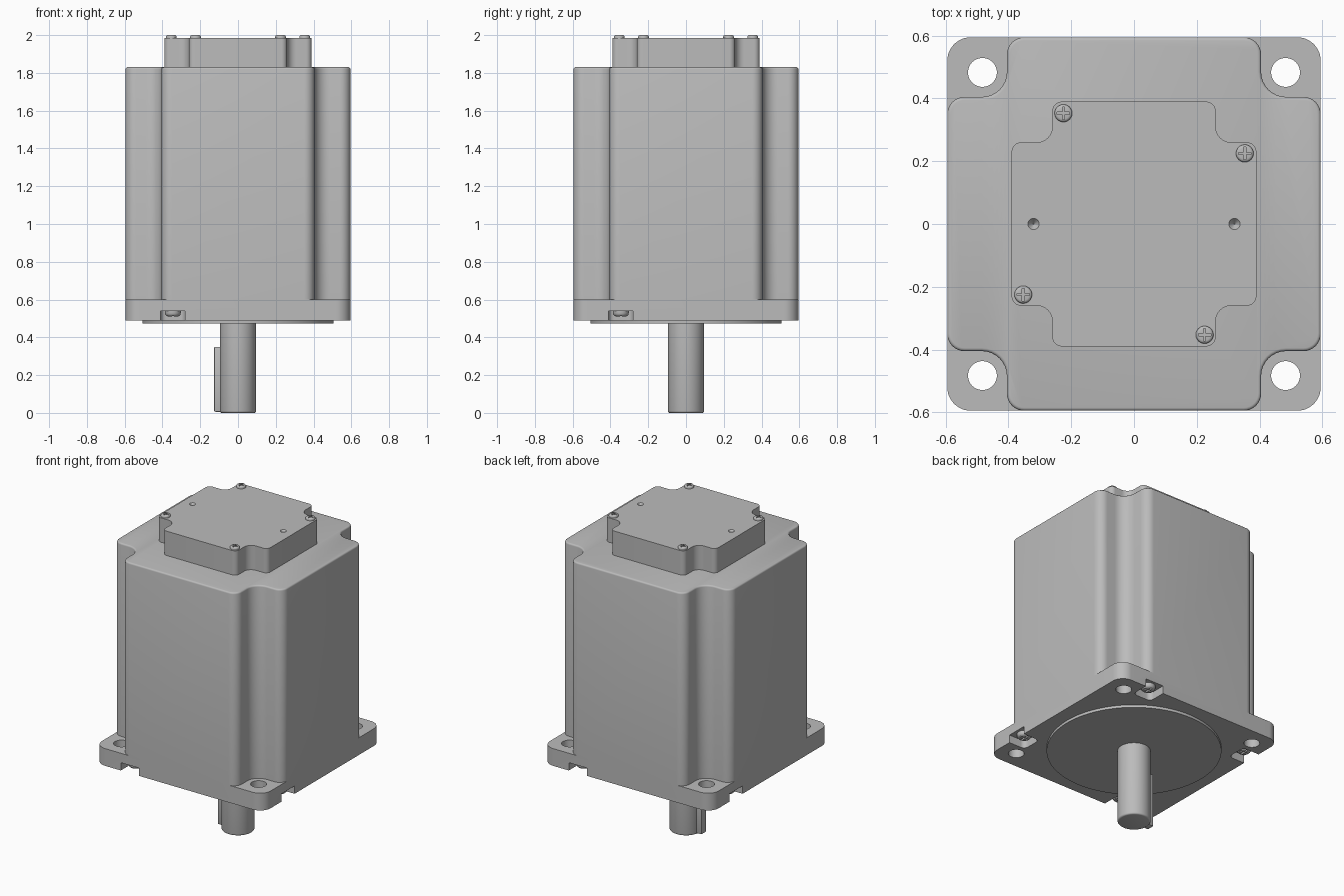
import bpy, bmesh, math
from mathutils import Matrix, Vector

if "Cube" in bpy.data.objects:
    bpy.data.objects.remove(bpy.data.objects["Cube"], do_unlink=True)

GREY = (0.5, 0.5, 0.5, 1)
metal = bpy.data.materials.new("plain grey")
metal.use_nodes = True
metal.diffuse_color = GREY
metal.node_tree.nodes["Principled BSDF"].inputs["Base Color"].default_value = GREY


def arc(cx, cy, r, a0, a1, n=8):
    angles = [math.radians(a0 + (a1 - a0) * i / n) for i in range(n + 1)]
    return [(cx + r * math.cos(a), cy + r * math.sin(a)) for a in angles]


def four_times(corner):
    """Repeat the outline of one corner around the z axis."""
    pts = []
    for c, s in ((1, 0), (0, 1), (-1, 0), (0, -1)):
        pts += [(round(x * c - y * s, 5), round(x * s + y * c, 5)) for x, y in corner]
    return pts


def notched(h, n, r, c):
    """Square of half width h with rounded notches at the corners."""
    return four_times(arc(h - r, n - r, r, 0, 90) + arc(n + c, n + c, c, 270, 180)
                      + arc(n - r, h - r, r, 0, 90))


def finish(name, bm):
    bmesh.ops.recalc_face_normals(bm, faces=bm.faces)
    mesh = bpy.data.meshes.new(name)
    bm.to_mesh(mesh)
    bm.free()
    mesh.materials.append(metal)
    obj = bpy.data.objects.new(name, mesh)
    bpy.context.collection.objects.link(obj)
    return obj


def prism(name, pts, z0, z1, bevel=0, bevel_z=None):
    bm = bmesh.new()
    base = bm.faces.new([bm.verts.new((x, y, z0)) for x, y in pts])
    top = bmesh.ops.extrude_face_region(bm, geom=[base])["geom"]
    bmesh.ops.translate(bm, verts=[g for g in top if isinstance(g, bmesh.types.BMVert)],
                        vec=(0, 0, z1 - z0))
    if bevel:
        rim = [e for e in bm.edges if all(abs(v.co.z - bevel_z) < 1e-4 for v in e.verts)]
        bmesh.ops.bevel(bm, geom=rim, offset=bevel, segments=3, profile=0.5, affect="EDGES")
    return finish(name, bm)


def disc(name, x, y, r, z0, z1, bevel=0, bevel_z=None, n=48):
    return prism(name, arc(x, y, r, 0, 360, n)[:-1], z0, z1, bevel, bevel_z)


def box(name, x0, x1, y0, y1, z0, z1):
    return prism(name, [(x0, y0), (x1, y0), (x1, y1), (x0, y1)], z0, z1)


def boolean(obj, others, operation="DIFFERENCE"):
    """Apply a boolean with each helper, then drop the helper."""
    bpy.context.view_layer.objects.active = obj
    for other in others:
        other.hide_render = True
        mod = obj.modifiers.new("boolean", "BOOLEAN")
        mod.operation, mod.solver, mod.object = operation, "EXACT", other
        bpy.ops.object.modifier_apply(modifier=mod.name)
        bpy.data.objects.remove(other, do_unlink=True)


def turn(obj, k):
    obj.data.transform(Matrix.Rotation(k * math.pi / 2, 4, "Z"))
    return obj


def screw(name, x, y, z, r, height, down=False):
    """Domed head with a cross recess, standing on z."""
    head = disc(name, 0, 0, r, -0.005, height, height * 0.6, height, 32)
    w, l, floor = r * 0.12, r * 0.72, height * 0.45
    boolean(head, [box("cut_a", -l, l, -w, w, floor, 1), box("cut_b", -w, w, -l, l, floor, 1)])
    if down:
        head.data.transform(Matrix.Rotation(math.pi, 4, "X"))
    head.data.transform(Matrix.Translation((x, y, z)))
    return head


# Housing: notched body standing on a square mounting flange
housing = prism("motor_housing", notched(0.595, 0.405, 0.055, 0.08), 0.6, 1.83, 0.01, 1.83)
flange = prism("flange", four_times(arc(0.52, 0.52, 0.075, 0, 90, 12)), 0.49, 0.6)
boolean(housing, [flange], "UNION")

# Mounting holes and the screw pockets under the flange
slot = (arc(-0.31, -0.51, 0.03, 0, 90) + arc(-0.38, -0.51, 0.03, 90, 180)
        + [(-0.41, -0.7), (-0.28, -0.7)])
for k in range(4):
    boolean(housing, [turn(disc("hole", 0.483, 0.483, 0.046, 0.4, 0.7), k),
                      turn(prism("pocket", slot, 0.4, 0.54), k)])
    turn(screw(f"flange_screw_{k + 1}", -0.345, -0.538, 0.54, 0.042, 0.03, True), k)

# Rear cover with two dimples
cover = prism("rear_cover", notched(0.39, 0.26, 0.03, 0.05), 1.83, 1.985)
for x in (-0.32, 0.32):
    bm = bmesh.new()
    bmesh.ops.create_cone(bm, cap_ends=True, segments=24, radius1=0.002, radius2=0.034,
                          depth=0.04, matrix=Matrix.Translation((x, 0, 1.985)))
    boolean(cover, [finish("dimple", bm)])
for k in range(4):
    turn(screw(f"cover_screw_{k + 1}", -0.225, 0.353, 1.985, 0.028, 0.015), k)

# Pilot disc, output shaft and its key
disc("pilot_disc", 0, 0, 0.505, 0.473, 0.49, n=96)
disc("shaft", 0, 0, 0.096, 0, 0.475, 0.01, 0)
key = box("shaft_key", -0.127, -0.05, -0.026, 0.026, 0.006, 0.35)
bm = bmesh.new()
bm.from_mesh(key.data)
bmesh.ops.bevel(bm, geom=bm.edges[:], offset=0.007, segments=2, profile=0.5, affect="EDGES")
bm.to_mesh(key.data)
bm.free()

# Smooth the curved walls, keep the edges sharp
bpy.ops.object.select_all(action="DESELECT")
for obj in bpy.context.collection.objects:
    if obj.type == "MESH" and metal.name in obj.data.materials:
        obj.select_set(True)
        bpy.context.view_layer.objects.active = obj
bpy.ops.object.shade_smooth_by_angle(angle=math.radians(35))
